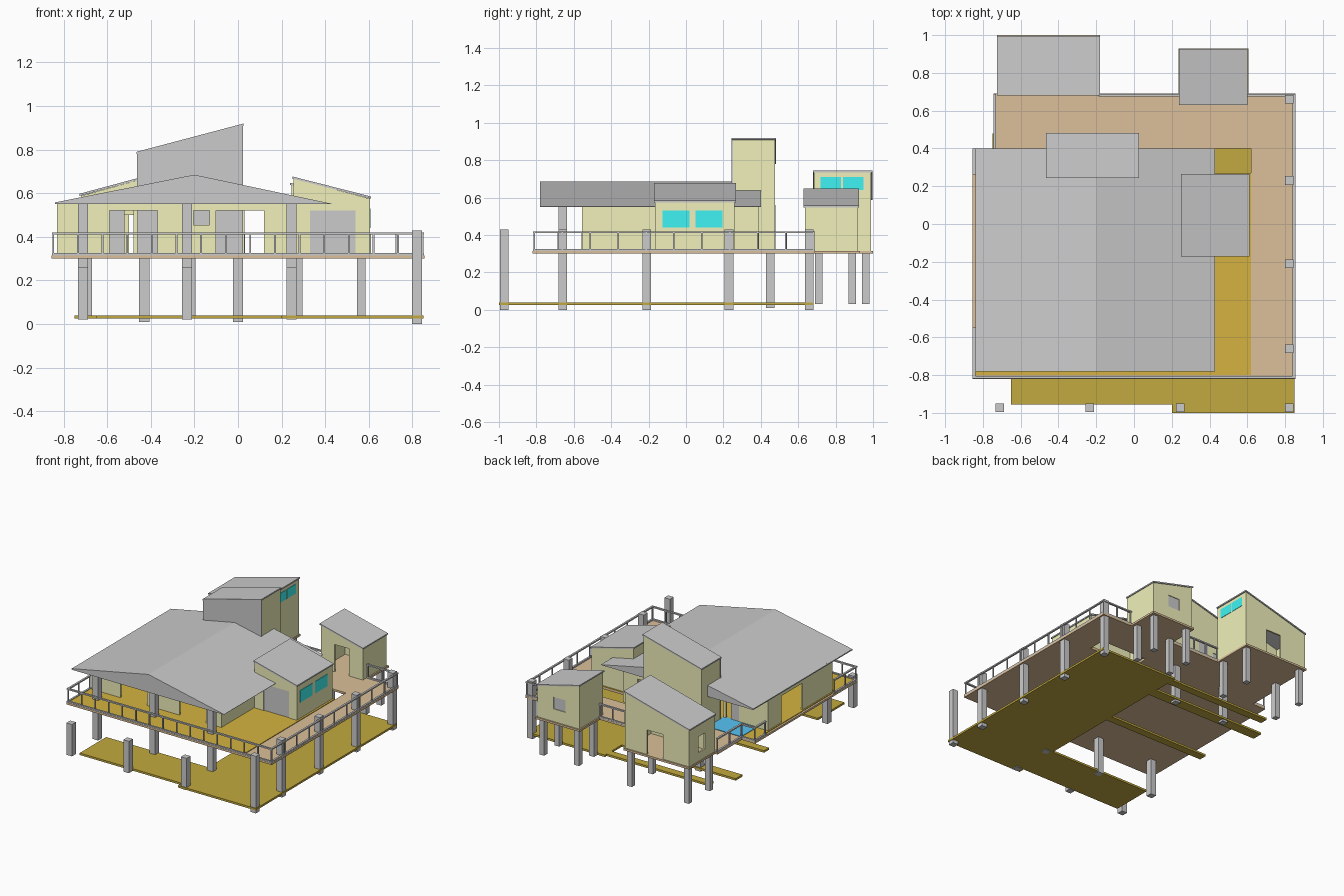
import bpy

if "Cube" in bpy.data.objects:
    bpy.data.objects.remove(bpy.data.objects["Cube"])

def material(name, r, g, b):
    m = bpy.data.materials.new(name)
    m.diffuse_color = (r, g, b, 1)
    m.use_nodes = True
    m.node_tree.nodes["Principled BSDF"].inputs["Base Color"].default_value = m.diffuse_color
    return m

YELLOW = material("wall_yellow", .88, .88, .5)
BROWN = material("deck_brown", .72, .53, .32)
OCHRE = material("floor_ochre", .66, .45, .05)
EARTH = material("ground_brown", .54, .4, .05)
CYAN = material("window_cyan", .05, .9, .9)
BLUE = material("pool_blue", .1, .55, .9)
HEX = [(3, 2, 1, 0), (4, 5, 6, 7), (0, 1, 5, 4), (1, 2, 6, 5), (2, 3, 7, 6), (3, 0, 4, 7)]

def make(name, hexes, mat=None):
    """One object from a list of eight-cornered solids."""
    verts, faces = [], []
    for h in hexes:
        n = len(verts)
        verts += h
        faces += [tuple(i + n for i in f) for f in HEX]
    me = bpy.data.meshes.new(name)
    me.from_pydata(verts, [], faces)
    ob = bpy.data.objects.new(name, me)
    bpy.context.collection.objects.link(ob)
    if mat:
        me.materials.append(mat)
    return ob

def slab(x0, x1, y0, y1, z0, z1, rise=0, lift=0):
    """Box; rise tilts its top and lift its bottom at the x1 end."""
    p = [(x0, y0), (x1, y0), (x1, y1), (x0, y1)]
    return [(x, y, z0 + lift * (x == x1)) for x, y in p] + \
           [(x, y, z1 + rise * (x == x1)) for x, y in p]

def wall(axis, at, a0, a1, zt0, zt1, holes=(), zb=.315, t=.012):
    """Wall along an axis with a sloped top, split around (start, end, low, high) openings."""
    def piece(s, e, lo=None, hi=None):
        top = [zt0 + (zt1 - zt0) * (v - a0) / (a1 - a0) if hi is None else hi for v in (s, e)]
        low = [zb if lo is None else lo] * 2
        if axis == 'x':
            p = [(s, at), (e, at), (e, at + t), (s, at + t)]
            k = (0, 1, 1, 0)
        else:
            p = [(at, s), (at + t, s), (at + t, e), (at, e)]
            k = (0, 0, 1, 1)
        return [(*q, low[i]) for q, i in zip(p, k)] + [(*q, top[i]) for q, i in zip(p, k)]
    out, cur = [], a0
    for s, e, lo, hi in sorted(holes):
        if s > cur:
            out.append(piece(cur, s))
        if lo > zb:
            out.append(piece(s, e, hi=lo))
        out.append(piece(s, e, lo=hi))
        cur = e
    out.append(piece(cur, a1))
    return out

def shed(name, x0, x1, y0, y1, z0, z1, front=(), back=(), left=(), right=()):
    """Four walls under a roof that slopes along x."""
    t = .012
    w = wall('x', y0, x0, x1, z0, z1, front) + wall('x', y1 - t, x0, x1, z0, z1, back)
    w += wall('y', x0, y0 + t, y1 - t, z0, z0, left)
    w += wall('y', x1 - t, y0 + t, y1 - t, z1, z1, right)
    make(name + "_walls", w, YELLOW)
    e = .006
    make(name + "_roof", [slab(x0 - e, x1 + e, y0 - e, y1 + e, z0, z0 + .01, z1 - z0, z1 - z0)])

# Ground slab with side strips
make("ground_slab", [slab(*b, .025, .04) for b in [
    (.2, .85, -1, .68), (-.65, .2, -.955, -.64), (-.65, .2, .6, .66),
    (-.75, .2, .4, .48), (-.65, .2, -.06, 0)]], EARTH)

# Deck with stairwell hole, and the house floor on it
make("deck", [slab(*b, .3, .315) for b in [
    (-.855, .855, -.82, .27), (-.855, .23, .27, .4), (.62, .855, .27, .4),
    (-.745, .855, .4, .69), (-.725, -.18, .69, 1), (.235, .605, .69, .93)]], BROWN)
make("house_floor", [slab(*b, .315, .32) for b in [
    (-.84, .62, -.8, .27), (-.84, .23, .27, .39)]], OCHRE)
make("pool", [slab(-.74, -.46, .2, .4, .32, .324)], BLUE)

# Posts
def posts(name, pts, z0, z1, w=.023):
    make(name, [slab(x - w, x + w, y - w, y + w, z0, z1) for x, y in pts])

ROW = (-.71, -.235, .245)
posts("front_short_posts", [(x, -.972) for x in ROW], .02, .26)
posts("roof_posts", [(x, -.66) for x in ROW], .02, .56)
posts("right_posts", [(.822, y) for y in (-.972, -.66, -.21, .23, .66)], 0, .43)
posts("middle_posts", [(-.43, .45), (0, .45)], .01, .305)
posts("back_left_posts", [(x, y) for x in (-.69, -.215) for y in (.71, .96)], .03, .305, .02)
posts("back_right_posts", [(x, y) for x in (.275, .565) for y in (.71, .89)], .03, .305, .02)

# Railings: top rail, foot rail and balusters
def railing(name, p, q, n):
    w = .007
    (x0, y0), (x1, y1) = p, q
    parts = [slab(x0 - w, x1 + w, y0 - w, y1 + w, z, z + .01) for z in (.315, .41)]
    for i in range(n + 1):
        x, y = x0 + (x1 - x0) * i / n, y0 + (y1 - y0) * i / n
        parts.append(slab(x - .004, x + .004, y - .004, y + .004, .315, .415))
    make(name, parts)

railing("front_railing", (-.847, -.811), (.847, -.811), 15)
railing("right_railing", (.847, -.811), (.847, .682), 10)
railing("left_front_railing", (-.847, -.811), (-.847, -.555), 2)
railing("left_back_railing", (-.847, .27), (-.847, .393), 1)
railing("notch_railing", (-.847, .393), (-.738, .393), 1)
railing("left_rear_railing", (-.738, .393), (-.738, .68), 2)
railing("back_railing", (-.18, .682), (.235, .682), 4)
railing("back_corner_railing", (.605, .682), (.847, .682), 2)

# Main house walls
Z = .56
make("house_walls",
     wall('x', -.555, -.83, .25, Z, Z, [(-.59, -.37, .315, .52), (-.205, -.13, .455, .52),
                                        (-.1, .12, .315, .52)])
     + wall('x', .2, -.83, -.46, Z, Z, [(-.59, -.48, .315, .52)])
     + wall('y', -.83, -.555, .212, Z, Z, [(-.2, .05, .315, .52)])
     + wall('y', .238, -.543, .39, Z, Z)
     + wall('x', .378, .02, .238, Z, Z, [(.03, .13, .315, .52)]), YELLOW)
make("rear_door", [slab(-.59, -.52, .204, .21, .32, .52)])

# Main gable roof: two halves meeting at the ridge
make("main_roof", [slab(-.84, -.2, -.78, .4, .55, .558, .127),
                   slab(-.2, .43, -.78, .4, .55, .685, -.133)])

# Tower with grey front
shed("tower", -.46, .02, .25, .475, .78, .91, back=[(-.4, -.32, .315, .52)])
make("tower_front", [slab(-.463, .023, .244, .25, .315, .788, .13)])
make("tower_doors", [slab(.018, .023, .28, .385, .32, .52),
                     slab(-.4, -.32, .466, .47, .32, .52),
                     slab(-.27, -.19, .472, .478, .32, .56)])

# Right room
shed("right_room", .255, .605, -.165, .26, .667, .575, front=[(.33, .54, .315, .52)])
make("right_room_door", [slab(.33, .54, -.16, -.155, .32, .52)])
make("right_room_windows", [slab(.602, .608, y, y + .145, .44, .53) for y in (-.125, .05)], CYAN)

# Back left room
shed("back_left_room", -.72, -.185, .685, .99, .588, .735,
     front=[(-.52, -.4, .315, .5)], back=[(-.5, -.37, .315, .5)], left=[(.8, .88, .38, .5)])
make("back_left_windows", [slab(-.188, -.182, y, y + .11, .64, .71) for y in (.72, .84)], CYAN)

# Back right room
shed("back_right_room", .245, .595, .635, .92, .638, .548,
     front=[(.36, .48, .315, .52)], back=[(.36, .46, .41, .5)])
make("back_right_panes", [slab(.36, .46, .912, .915, .41, .5)])
